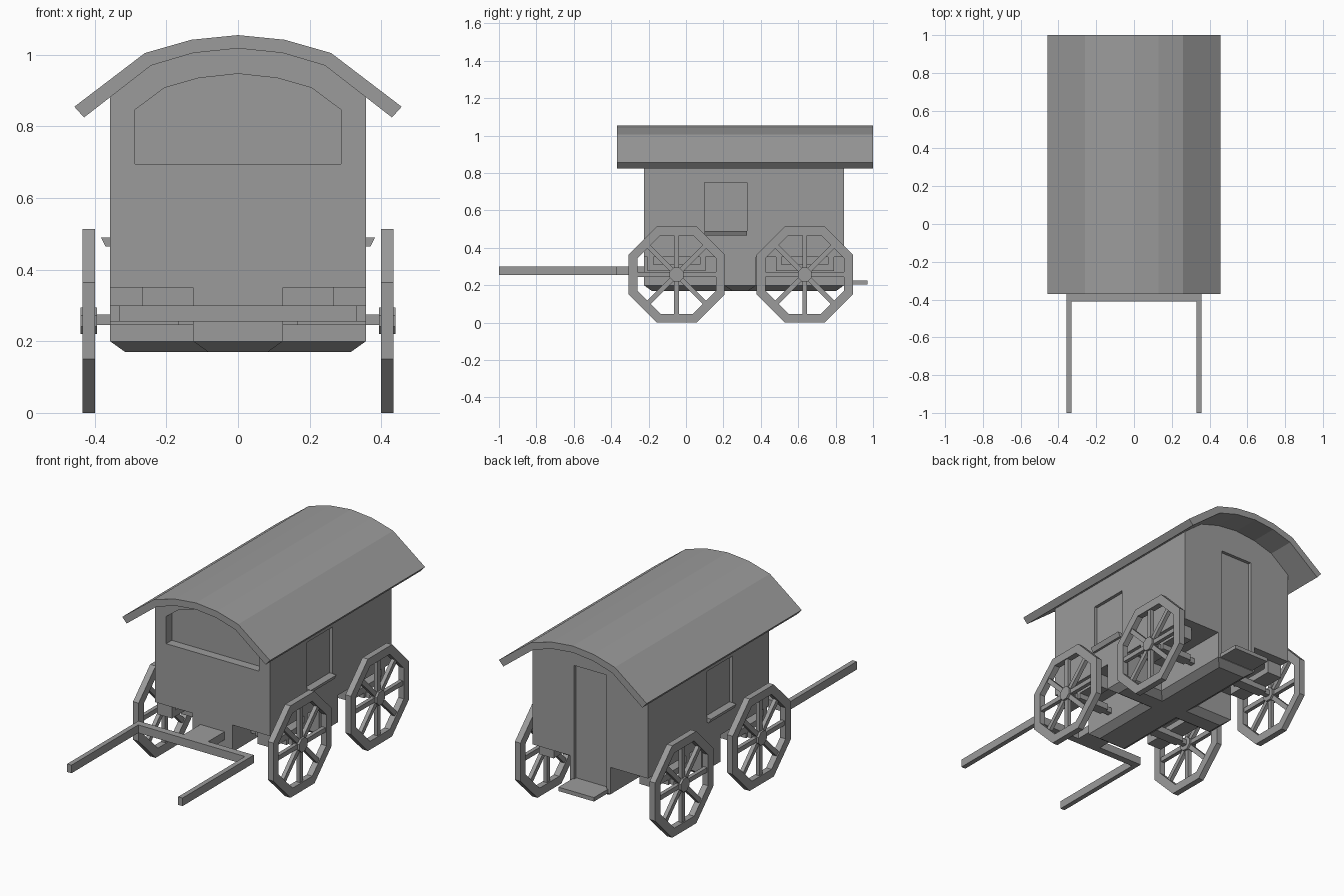
import bpy, bmesh, math
from mathutils import Matrix, Vector

cube = bpy.data.objects.get("Cube")
if cube:
    bpy.data.objects.remove(cube, do_unlink=True)

GREY = (0.33, 0.33, 0.33, 1)
mat = bpy.data.materials.new("plain grey")
mat.use_nodes = True
mat.diffuse_color = GREY
mat.node_tree.nodes["Principled BSDF"].inputs["Base Color"].default_value = GREY


def finish(name, bm):
    bmesh.ops.recalc_face_normals(bm, faces=bm.faces)
    mesh = bpy.data.meshes.new(name)
    bm.to_mesh(mesh)
    bm.free()
    mesh.materials.append(mat)
    ob = bpy.data.objects.new(name, mesh)
    bpy.context.collection.objects.link(ob)
    return ob


def prism(name, pts, axis, lo, hi):
    """Extrude a profile of (x, z) along y, or of (y, z) along x."""
    bm = bmesh.new()
    place = lambda p, d: (p[0], d, p[1]) if axis == "y" else (d, p[0], p[1])
    face = bm.faces.new([bm.verts.new(place(p, lo)) for p in pts])
    ext = bmesh.ops.extrude_face_region(bm, geom=[face])
    step = Vector(place((0, 0), hi - lo))
    bmesh.ops.translate(bm, vec=step, verts=[v for v in ext["geom"] if isinstance(v, bmesh.types.BMVert)])
    return finish(name, bm)


def add_box(bm, x, y, z, inset=0, turn=None):
    """Box from ranges, with the bottom face optionally drawn in."""
    lo, hi = Vector((x[0], y[0], z[0])), Vector((x[1], y[1], z[1]))
    verts = bmesh.ops.create_cube(bm, size=1)["verts"]
    mid, size = (lo + hi) / 2, hi - lo
    for v in verts:
        low = v.co.z < 0
        v.co = Vector(a * b for a, b in zip(v.co, size)) + mid
        if low and inset:
            v.co.x -= math.copysign(inset, v.co.x - mid.x)
            v.co.y -= math.copysign(inset, v.co.y - mid.y)
    if turn:
        bmesh.ops.transform(bm, matrix=turn, verts=verts)


def box(name, x, y, z, inset=0):
    bm = bmesh.new()
    add_box(bm, x, y, z, inset)
    return finish(name, bm)


def mirrored(half):
    """Complete a right-to-centre profile with its mirror image."""
    return half + [(-x, z) for x, z in reversed(half) if x]


def cut(target, cutter):
    mod = target.modifiers.new("recess", "BOOLEAN")
    mod.operation, mod.solver, mod.object = "DIFFERENCE", "EXACT", cutter
    bpy.context.view_layer.objects.active = target
    bpy.ops.object.modifier_apply(modifier=mod.name)


SIDE, FRONT, BACK, FLOOR = 0.357, -0.225, 0.845, 0.35

# Curved roof with eaves
outer = mirrored([(0.457, 0.855), (0.26, 1.005), (0.13, 1.042), (0, 1.055)])
inner = mirrored([(0.43, 0.825), (0.243, 0.97), (0.125, 1.005), (0, 1.018)])
prism("roof", outer + inner[::-1], "y", -0.37, 1.0)

# Body shell and the keel with its chamfered underside
body = prism("body", mirrored([(SIDE, FLOOR), (SIDE, 0.882), (0.243, 0.97),
                               (0.125, 1.005), (0, 1.018)]), "y", FRONT, BACK)
keel = box("keel", (-0.125, 0.125), (FRONT, BACK), (0.2, FLOOR))
box("keel_underside", (-0.125, 0.125), (FRONT, BACK), (0.17, 0.2), 0.042)
box("middle_floor", (-SIDE, SIDE), (0.205, 0.375), (0.2, FLOOR))
box("middle_underside", (-SIDE, SIDE), (0.205, 0.375), (0.17, 0.2), 0.042)

# Recessed front opening, door and side windows
opening = prism("opening_cutter", mirrored([(0.287, 0.695), (0.287, 0.847), (0.205, 0.908),
                                            (0.11, 0.935), (0, 0.947)]), "y", FRONT - 0.1, FRONT + 0.05)
door = box("door_cutter", (-0.1, 0.1), (BACK - 0.018, BACK + 0.1), (0.225, 0.86))
windows = [box("window_cutter", sorted((s * (SIDE - 0.018), s * (SIDE + 0.1))),
               (0.1, 0.325), (0.49, 0.75)) for s in (-1, 1)]
for cutter in [opening, door] + windows:
    cut(body, cutter)
cut(keel, door)
for cutter in [opening, door] + windows:
    bpy.data.objects.remove(cutter, do_unlink=True)

# Window sills
for s, side in ((1, "left"), (-1, "right")):
    prism(side + "_window_sill", [(s * 0.35, 0.465), (s * 0.37, 0.465), (s * 0.383, 0.49),
                                  (s * 0.35, 0.49)], "y", 0.1, 0.325)

# Door step
box("door_step", (-0.11, 0.11), (BACK - 0.01, 0.97), (0.203, 0.225))

# Shafts, crossbar and tongue
for s, side in ((1, "left"), (-1, "right")):
    box(side + "_shaft", sorted((s * 0.33, s * SIDE)), (-1, -0.41), (0.255, 0.3))
box("shaft_crossbar", (-SIDE, SIDE), (-0.41, -0.37), (0.255, 0.3))
box("tongue", (-0.075, 0.075), (-0.37, FRONT), (0.255, 0.3))


def wheel(name, x, y, z):
    """Eight-sided wheel with rim, spokes and hub, axis along x."""
    bm = bmesh.new()
    flat = math.cos(math.pi / 8)
    rings = []
    for apothem, depth in ((0.257, -0.017), (0.257, 0.017), (0.21, 0.017), (0.21, -0.017)):
        r = apothem / flat
        rings.append([bm.verts.new((depth, r * math.cos(a), r * math.sin(a)))
                      for a in ((k + 0.5) * math.pi / 4 for k in range(8))])
    for i in range(4):
        a, b = rings[i], rings[(i + 1) % 4]
        for k in range(8):
            n = (k + 1) % 8
            bm.faces.new((a[k], a[n], b[n], b[k]))
    for k in range(8):
        add_box(bm, (-0.011, 0.011), (-0.013, 0.013), (0.02, 0.215),
                turn=Matrix.Rotation(k * math.pi / 4, 4, "X"))
    bmesh.ops.create_cone(bm, cap_ends=True, segments=8, radius1=0.04, radius2=0.04, depth=0.046,
                          matrix=Matrix.Rotation(math.pi / 2, 4, "Y") @ Matrix.Rotation(math.pi / 8, 4, "Z"))
    finish(name, bm).location = (x, y, z)


# Wheels, axles and springs
for end, y in (("front", -0.05), ("rear", 0.635)):
    box(end + "_axle", (-0.4, 0.4), (y - 0.015, y + 0.015), (0.245, 0.275))
    for s, side in ((1, "left"), (-1, "right")):
        label = side + "_" + end
        wheel(label + "_wheel", s * 0.417, y, 0.257)
        xs = sorted((s * 0.265, s * SIDE))
        box(label + "_spring", xs, (y - 0.155, y + 0.155), (0.275, 0.31))
        for d in (-0.14, 0.14):
            box(label + "_spring_post", xs, (y + d - 0.015, y + d + 0.015), (0.31, FLOOR))
        box(label + "_axle_bracket", sorted((s * 0.165, s * SIDE)), (y - 0.03, y + 0.03), (0.245, 0.28))
